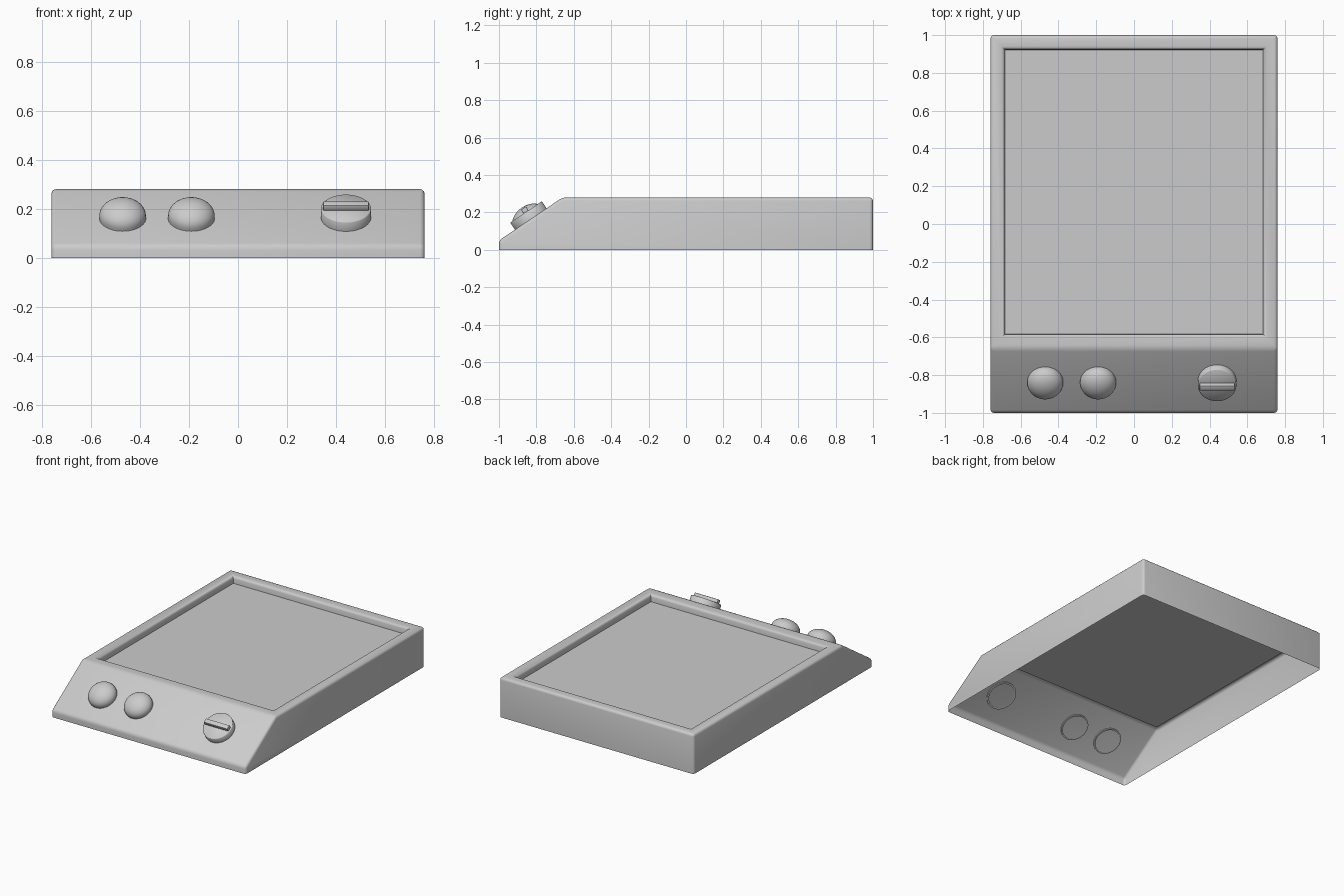
import bpy, bmesh, math
from mathutils import Matrix, Vector

cube = bpy.data.objects.get("Cube")
if cube:
    bpy.data.objects.remove(cube)

grey = bpy.data.materials.new("plain grey")
grey.use_nodes = True
COLOUR = (0.6, 0.6, 0.6, 1)
grey.diffuse_color = COLOUR
grey.node_tree.nodes["Principled BSDF"].inputs["Base Color"].default_value = COLOUR

HALF_W, TOP = 0.76, 0.28
LIP, SHOULDER = (-1.0, 0.05), (-0.66, TOP)       # ends of the sloped panel
TILT = math.atan2(SHOULDER[1] - LIP[1], SHOULDER[0] - LIP[0])


def finish(bm, name, matrix=Matrix(), angle=40):
    mesh = bpy.data.meshes.new(name)
    bm.to_mesh(mesh)
    bm.free()
    mesh.materials.append(grey)
    obj = bpy.data.objects.new(name, mesh)
    obj.matrix_world = matrix
    bpy.context.collection.objects.link(obj)
    bpy.ops.object.select_all(action='DESELECT')
    obj.select_set(True)
    bpy.context.view_layer.objects.active = obj
    bpy.ops.object.shade_smooth_by_angle(angle=math.radians(angle))
    return obj


def on_panel(x, y):
    """Frame sitting on the sloped panel, local z pointing out of it."""
    z = LIP[1] + (y - LIP[0]) * math.tan(TILT)
    return Matrix.Translation((x, y, z)) @ Matrix.Rotation(TILT, 4, 'X')


def lathe(profile, steps=48):
    bm = bmesh.new()
    verts = [bm.verts.new((r, 0, z)) for r, z in profile]
    edges = [bm.edges.new(pair) for pair in zip(verts, verts[1:])]
    bmesh.ops.spin(bm, geom=verts + edges, axis=(0, 0, 1), cent=(0, 0, 0),
                   angle=2 * math.pi, steps=steps)
    bmesh.ops.remove_doubles(bm, verts=bm.verts, dist=1e-4)
    bmesh.ops.recalc_face_normals(bm, faces=bm.faces)
    return bm


# Casing: side profile swept across, open underneath
bm = bmesh.new()
profile = [(-1, 0), LIP, SHOULDER, (1, TOP), (1, 0)]
left, right = [[bm.verts.new((x, y, z)) for y, z in profile] for x in (HALF_W, -HALF_W)]
for i in range(len(profile) - 1):
    bm.faces.new((left[i], left[i + 1], right[i + 1], right[i]))
bm.faces.new(left)
bm.faces.new(right)
bmesh.ops.recalc_face_normals(bm, faces=bm.faces)
bm.normal_update()
top = max(bm.faces, key=lambda f: f.calc_center_median().z)
if top.normal.z < 0:
    bmesh.ops.reverse_faces(bm, faces=bm.faces)

# Sunken tray in the top
outer = [e for e in bm.edges if not e.is_boundary]
bmesh.ops.inset_region(bm, faces=[top], thickness=0.105)
rim = list(top.edges)
bmesh.ops.inset_region(bm, faces=[top], thickness=0.005, depth=-0.05)

# Softened edges
bmesh.ops.bevel(bm, geom=outer + rim, offset=0.018, offset_type='OFFSET',
                segments=3, profile=0.5, affect='EDGES', clamp_overlap=True)
finish(bm, "casing")

# Two domed push buttons
R, SKIRT, DOME = 0.095, 0.012, 0.065
arc = [(R * math.cos(t), SKIRT + DOME * math.sin(t))
       for t in (math.pi / 2 * i / 10 for i in range(11))]
for name, x in (("right_button", -0.47), ("middle_button", -0.19)):
    finish(lathe([(R - 0.01, -0.008), (R, -0.008)] + arc), name, on_panel(x, -0.835))

# Rotary knob with a grip bar
knob_frame = on_panel(0.44, -0.83)
finish(lathe([(0.09, -0.008), (0.102, -0.008), (0.102, 0.042), (0.099, 0.045), (0, 0.045)]),
       "knob", knob_frame, 50)

bm = bmesh.new()
bmesh.ops.create_cube(bm, size=1, matrix=Matrix.Translation((0, 0, 0.055))
                      @ Matrix.Diagonal((0.186, 0.032, 0.03, 1)))
bmesh.ops.bevel(bm, geom=list(bm.edges), offset=0.005, segments=2, profile=0.5, affect='EDGES')
finish(bm, "knob_grip", knob_frame)
